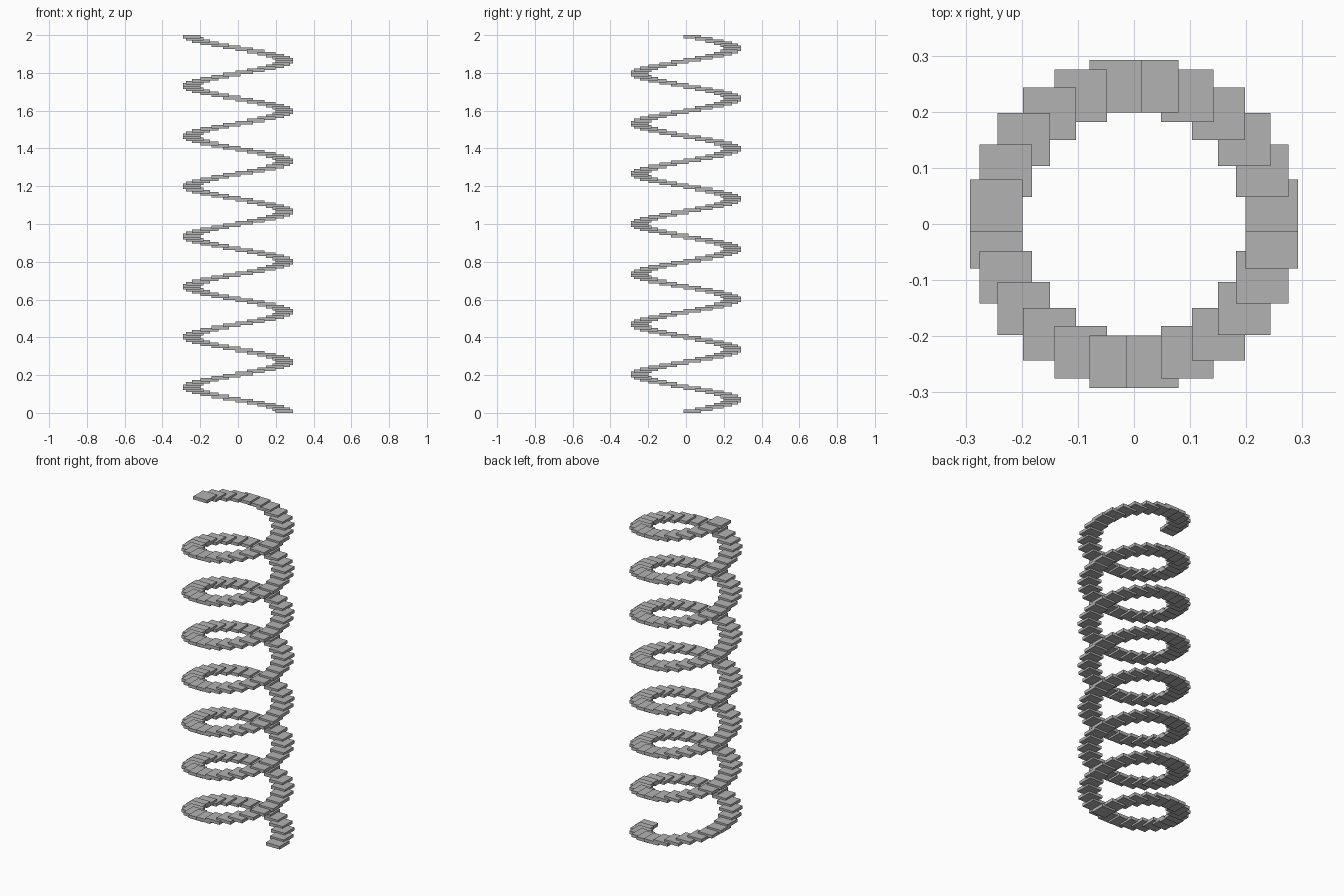
import bpy, bmesh, math
from mathutils import Matrix, Vector

cube = bpy.data.objects.get("Cube")
if cube:
    bpy.data.objects.remove(cube, do_unlink=True)

COUNT = 180            # slabs in seven and a half turns
PER_TURN = 24
RADIUS = 0.2474
SIDE = 0.0937
THICK = 0.0187
RISE = (2 - THICK) / (COUNT - 1)

grey = bpy.data.materials.new("plain grey")
grey.use_nodes = True
colour = (0.45, 0.45, 0.45, 1)
grey.diffuse_color = colour
grey.node_tree.nodes["Principled BSDF"].inputs["Base Color"].default_value = colour

# Square slabs climbing counterclockwise, all aligned with the axes
bm = bmesh.new()
for i in range(COUNT):
    angle = math.tau * (i + 0.5) / PER_TURN
    place = Vector((RADIUS * math.cos(angle), RADIUS * math.sin(angle), THICK / 2 + i * RISE))
    bmesh.ops.create_cube(bm, size=1, matrix=Matrix.Translation(place) @ Matrix.Diagonal((SIDE, SIDE, THICK, 1)))

mesh = bpy.data.meshes.new("spiral_steps")
bm.to_mesh(mesh)
bm.free()
mesh.materials.append(grey)
bpy.context.collection.objects.link(bpy.data.objects.new("spiral_steps", mesh))
